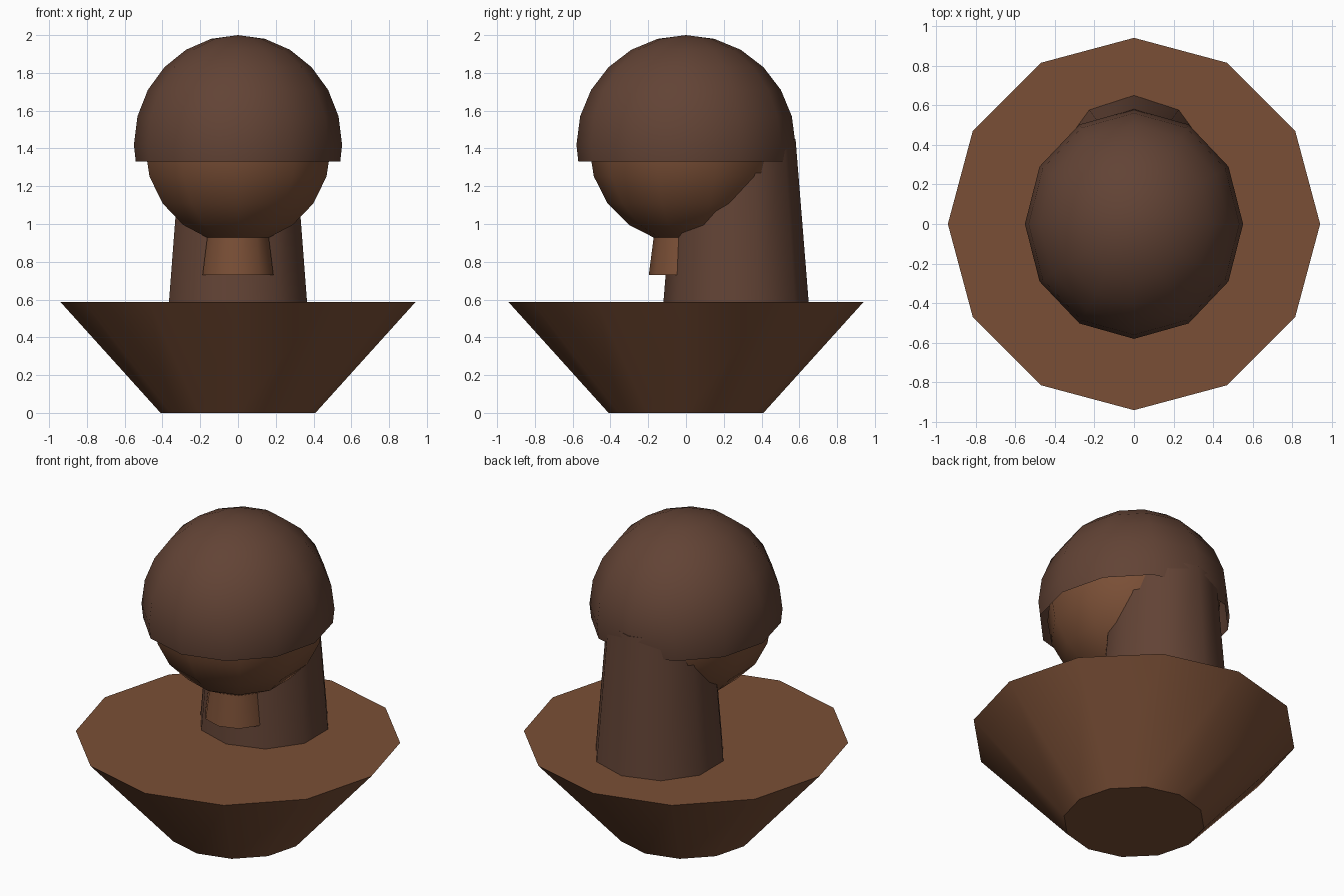
import bpy, bmesh, math

if "Cube" in bpy.data.objects:
    bpy.data.objects.remove(bpy.data.objects["Cube"])


def material(name, rgb):
    # sRGB 0-255 to linear
    lin = [((c / 255 + 0.055) / 1.055) ** 2.4 for c in rgb]
    m = bpy.data.materials.new(name)
    m.diffuse_color = (*lin, 1)
    m.use_nodes = True
    m.node_tree.nodes["Principled BSDF"].inputs["Base Color"].default_value = m.diffuse_color
    return m


skin = material("warm brown", (122, 79, 54))
hair = material("dark brown", (98, 67, 53))


def lathe(name, profile, sides, mat, y=0.0, sx=1.0, cap_start=True, cap_end=True):
    """Turn (radius, z) points, listed bottom to top, around a vertical axis."""
    bm = bmesh.new()
    rings = []
    for r, z in profile:
        if r < 1e-5:
            rings.append([bm.verts.new((0, y, z))] * sides)
        else:
            angles = [2 * math.pi * i / sides for i in range(sides)]
            rings.append([bm.verts.new((r * sx * math.sin(a), y - r * math.cos(a), z))
                          for a in angles])
    for low, high in zip(rings, rings[1:]):
        for i in range(sides):
            j = (i + 1) % sides
            corners = list(dict.fromkeys((low[i], low[j], high[j], high[i])))
            bm.faces.new(corners)
    if cap_start and profile[0][0] > 1e-5:
        bm.faces.new(rings[0][::-1])
    if cap_end and profile[-1][0] > 1e-5:
        bm.faces.new(rings[-1])
    mesh = bpy.data.meshes.new(name)
    bm.to_mesh(mesh)
    bm.free()
    mesh.materials.append(mat)
    obj = bpy.data.objects.new(name, mesh)
    bpy.context.collection.objects.link(obj)
    bpy.ops.object.select_all(action='DESELECT')
    obj.select_set(True)
    bpy.context.view_layer.objects.active = obj
    bpy.ops.object.shade_smooth_by_angle(angle=math.radians(42))
    return obj


def arc(radius, centre, start, end, step):
    """Sphere profile points; angles in degrees above the equator."""
    pts = []
    for d in range(start, end + 1, step):
        a = math.radians(d)
        pts.append((radius * math.cos(a), centre + radius * math.sin(a)))
    return pts


# flared body
lathe("body", [(0.41, 0), (0.94, 0.587)], 12, skin)

# neck
lathe("neck", [(0.197, 0.73), (0.149, 1.1)], 10, skin)

# head
lathe("head", arc(0.513, 1.41, -90, 90, 18), 10, skin, sx=1.01)

# hair dome, an open shell cut off at the brow
lathe("hair_cap", [(0.57, 1.33)] + arc(0.58, 1.42, 0, 90, 15), 12, hair,
      sx=0.95, cap_start=False)

# long hair falling down the back
lathe("back_hair", [(0.385, 0.58), (0.315, 1.45)], 10, hair, y=0.265)
